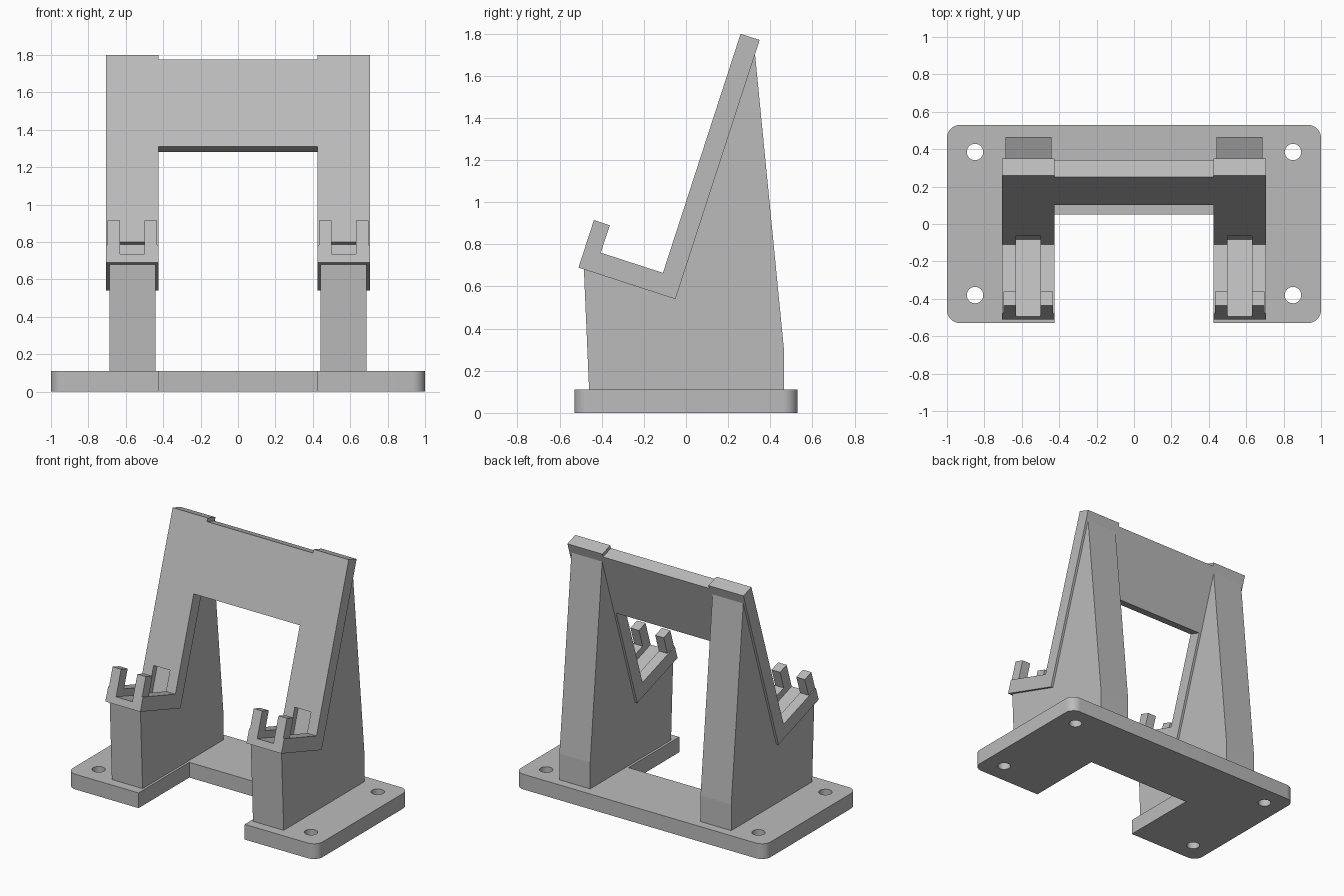
import bpy, bmesh, math
from mathutils import Vector

if "Cube" in bpy.data.objects:
    bpy.data.objects.remove(bpy.data.objects["Cube"])

GREY = (0.5, 0.5, 0.5, 1)
grey = bpy.data.materials.new("plain grey")
grey.use_nodes = True
grey.diffuse_color = GREY
grey.node_tree.nodes["Principled BSDF"].inputs["Base Color"].default_value = GREY

# Tilted frame of the cradle: s runs forward along the ledge, t up the backrest
TILT = math.radians(18)
CORNER = Vector((-0.05, 0.54))
FORWARD = Vector((-math.cos(TILT), math.sin(TILT)))
UP = Vector((math.sin(TILT), math.cos(TILT)))


def tilted(s, t):
    return CORNER + FORWARD * s + UP * t


def prism(name, points, vector):
    """Extrude a closed outline of 3D points along a vector."""
    bm = bmesh.new()
    face = bm.faces.new([bm.verts.new(p) for p in points])
    out = bmesh.ops.extrude_face_region(bm, geom=[face])
    moved = [v for v in out["geom"] if isinstance(v, bmesh.types.BMVert)]
    bmesh.ops.translate(bm, verts=moved, vec=vector)
    bmesh.ops.recalc_face_normals(bm, faces=bm.faces)
    mesh = bpy.data.meshes.new(name)
    bm.to_mesh(mesh)
    bm.free()
    mesh.materials.append(grey)
    obj = bpy.data.objects.new(name, mesh)
    bpy.context.collection.objects.link(obj)
    return obj


def side_profile(name, yz, x0, x1):
    return prism(name, [(x0, y, z) for y, z in yz], (x1 - x0, 0, 0))


def tilted_profile(name, st, x0, x1):
    return side_profile(name, [tilted(s, t) for s, t in st], x0, x1)


def cut(obj, cutter):
    mod = obj.modifiers.new("cut", 'BOOLEAN')
    mod.operation, mod.solver, mod.object = 'DIFFERENCE', 'EXACT', cutter
    bpy.context.view_layer.objects.active = obj
    bpy.ops.object.modifier_apply(modifier=mod.name)
    bpy.data.objects.remove(cutter)


# U-shaped base plate with rounded outer corners
W, D, H, NOTCH = 1.0, 0.53, 0.11, 0.425
outline = [(-W, -D), (-NOTCH, -D), (-NOTCH, 0.05), (NOTCH, 0.05),
           (NOTCH, -D), (W, -D), (W, D), (-W, D)]
base = prism("base_plate", [(x, y, 0) for x, y in outline], (0, 0, H))
bm = bmesh.new()
bm.from_mesh(base.data)
corners = [e for e in bm.edges if all(abs(v.co.x) > 0.99 for v in e.verts)
           and abs(e.verts[0].co.z - e.verts[1].co.z) > 0.05]
bmesh.ops.bevel(bm, geom=corners, offset=0.07, segments=8, profile=0.5, affect='EDGES')
bm.to_mesh(base.data)
bm.free()

# Screw holes
for x in (-0.85, 0.85):
    for y in (-0.38, 0.385):
        ring = [(x + 0.044 * math.cos(a), y + 0.044 * math.sin(a), -0.1)
                for a in (math.tau * i / 32 for i in range(32))]
        cut(base, prism("hole_cutter", ring, (0, 0, 0.4)))
bpy.ops.object.select_all(action='DESELECT')
base.select_set(True)
bpy.context.view_layer.objects.active = base
bpy.ops.object.shade_smooth_by_angle(angle=math.radians(30))

LEDGE, BACK, LENGTH, TALL = 0.1, 0.095, 0.484, 1.293
for side, sign in (("left", 1), ("right", -1)):
    mid = sign * 0.565
    # Supporting block under the cradle
    block = [(-0.46, H), tilted(0.457, 0), tilted(0, 0), tilted(0, 1.222),
             (0.465, 0.3), (0.465, H)]
    side_profile(side + "_support_block", block, mid - 0.123, mid + 0.123)
    # L-shaped cradle with a cable groove
    ell = [(0, 0), (LENGTH, 0), (LENGTH, LEDGE), (BACK, LEDGE), (BACK, TALL), (0, TALL)]
    cradle = tilted_profile(side + "_cradle", ell, mid - 0.14, mid + 0.14)
    groove = [(0.05, 0.05), (0.7, 0.05), (0.7, 0.243), (0.05, 0.243)]
    cut(cradle, tilted_profile("groove_cutter", groove, mid - 0.065, mid + 0.065))
    # Two front prongs beside the groove
    prong = [(LENGTH, LEDGE), (LENGTH, 0.237), (0.405, 0.237), (0.405, LEDGE)]
    for name, x in (("inner", -sign), ("outer", sign)):
        centre = mid + x * 0.099
        tilted_profile(f"{side}_{name}_prong", prong, centre - 0.034, centre + 0.034)

# Cross panel joining the two backrests
panel = [(0, 0.779), (BACK, 0.779), (BACK, 1.268), (0, 1.268)]
tilted_profile("cross_panel", panel, -NOTCH, NOTCH)
